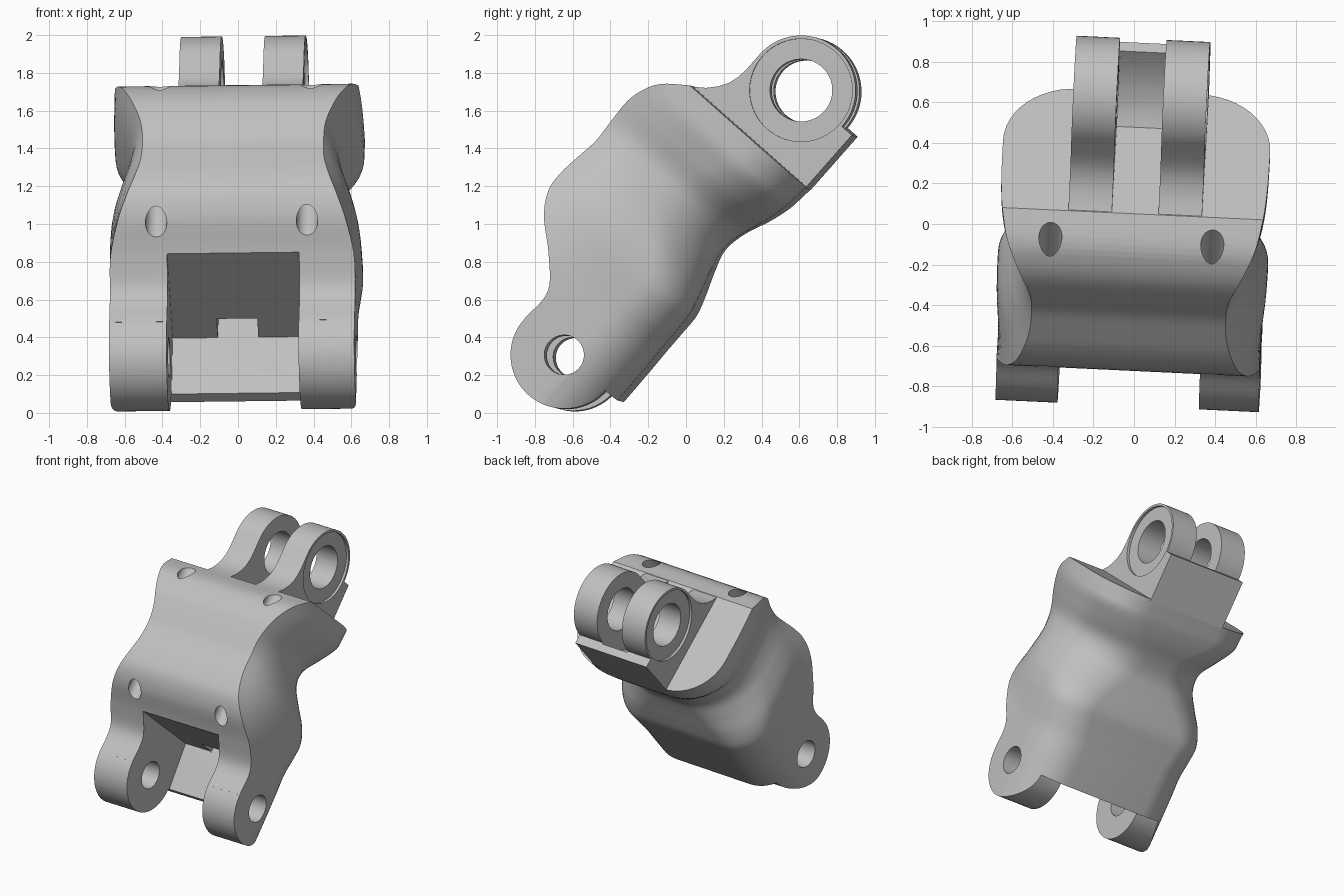
import bpy, bmesh, math
from mathutils import Matrix, Vector

old = bpy.data.objects.get("Cube")
if old:
    bpy.data.objects.remove(old, do_unlink=True)

grey = bpy.data.materials.new("plain_grey")
grey.use_nodes = True
COLOUR = (0.53, 0.53, 0.53, 1)
grey.diffuse_color = COLOUR
grey.node_tree.nodes["Principled BSDF"].inputs["Base Color"].default_value = COLOUR

# Parts are built in link space: x across, y along the link, z out of its front
LOWER_PIN = Vector((0, -0.615, 0.299))
SLOPE = math.atan2(1.405, 1.24)
LENGTH = 1.874
CAP = 1.51
TILT = (Matrix.Translation((0, 0, 1)) @ Matrix.Rotation(math.radians(-2.7), 4, 'Z')
        @ Matrix.Rotation(math.radians(-0.7), 4, 'Y') @ Matrix.Translation((0, 0, -1)))
PLACE = TILT @ Matrix.Translation(LOWER_PIN) @ Matrix.Rotation(SLOPE, 4, 'X')


def loft(name, rings):
    bm = bmesh.new()
    loops = [[bm.verts.new(p) for p in ring] for ring in rings]
    for a, b in zip(loops, loops[1:]):
        for i in range(len(a)):
            j = (i + 1) % len(a)
            bm.faces.new((a[i], a[j], b[j], b[i]))
    bm.faces.new(loops[0][::-1])
    bm.faces.new(loops[-1])
    bmesh.ops.recalc_face_normals(bm, faces=bm.faces)
    mesh = bpy.data.meshes.new(name)
    bm.to_mesh(mesh)
    bm.free()
    mesh.materials.append(grey)
    obj = bpy.data.objects.new(name, mesh)
    bpy.context.collection.objects.link(obj)
    return obj


def extrude_x(name, outline, x0, x1):
    return loft(name, [[(x, y, z) for y, z in outline] for x in (x0, x1)])


def arc(y, radius, start, end, steps):
    angles = [math.radians(start + (end - start) * i / steps) for i in range(steps + 1)]
    return [(y + radius * math.cos(t), radius * math.sin(t)) for t in angles]


def pin(name, y, radius, x0, x1):
    return extrude_x(name, arc(y, radius, 0, 360, 64)[:-1], x0, x1)


def cut(target, tool):
    mod = target.modifiers.new("cut", 'BOOLEAN')
    mod.operation = 'DIFFERENCE'
    mod.solver = 'EXACT'
    mod.object = tool
    bpy.context.view_layer.objects.active = target
    bpy.ops.object.modifier_apply(modifier=mod.name)
    bpy.data.objects.remove(tool, do_unlink=True)


def place(obj, shift=0):
    obj.data.transform(PLACE @ Matrix.Translation((shift, 0, 0)))
    bpy.ops.object.select_all(action='DESELECT')
    obj.select_set(True)
    bpy.context.view_layer.objects.active = obj
    bpy.ops.object.shade_smooth_by_angle(angle=math.radians(32))


# Body stations: along, front, back, front half width, side half width, back corner radius
STATIONS = [
    (0, .285, -.36, .65, .65, .31),
    (.2, .29, -.357, .65, .65, .31),
    (.35, .42, -.353, .645, .65, .31),
    (.48, .57, -.35, .6, .66, .29),
    (.6, .645, -.345, .55, .668, .285),
    (.72, .657, -.31, .51, .658, .33),
    (.84, .645, -.27, .485, .62, .4),
    (.96, .632, -.24, .48, .575, .44),
    (1.09, .64, -.26, .49, .555, .44),
    (1.24, .642, -.315, .54, .61, .4),
    (1.36, .604, -.345, .59, .655, .36),
    (1.43, .55, -.352, .62, .66, .36),
    (CAP, .445, -.36, .645, .66, .36),
]


def smooth_value(s, col):
    # Smooth curve through the stations
    def slope(i):
        a, b = STATIONS[max(i - 1, 0)], STATIONS[min(i + 1, len(STATIONS) - 1)]
        return (b[col] - a[col]) / (b[0] - a[0])
    i = max(k for k in range(len(STATIONS) - 1) if STATIONS[k][0] <= s)
    a, b = STATIONS[i], STATIONS[i + 1]
    h = b[0] - a[0]
    t = (s - a[0]) / h
    return ((1 + 2 * t) * (1 - t) ** 2 * a[col] + t * (1 - t) ** 2 * h * slope(i)
            + t * t * (3 - 2 * t) * b[col] + t * t * (t - 1) * h * slope(i + 1))


def section(s):
    # The lower end keeps one constant shape below the first station
    front, back, wide_f, wide_m, r = [smooth_value(max(s, 0), c) for c in range(1, 6)]
    half = []
    for i in range(9):
        t = i / 9
        half.append((wide_f + (wide_m - wide_f) * (1 - (1 - t) ** 3),
                     front + (back + r - front) * t))
    for i in range(13):
        t = math.pi / 2 * i / 12
        half.append((wide_m - r + r * math.cos(t), back + r - r * math.sin(t)))
    return [(x, s, z) for x, z in half] + [(-x, s, z) for x, z in reversed(half)]


# Body, with its lower end trimmed to a round lug outline
RINGS = 60
heights = [-.32] + [CAP * i / RINGS for i in range(1, RINGS + 1)]
body = loft("link_body", [section(s) for s in heights])
trim = arc(0, .284, 90, 270, 48) + [(0, -.5), (-.5, -.5), (-.5, .5), (0, .5)]
cut(body, extrude_x("lug_trim", trim, -1, 1))

# Slot between the lower lugs, cord channel and pin hole
slot = [(-.5, -.36), (0, -.295), (.355, -.25), (.355, 1), (-.5, 1)]
cut(body, extrude_x("lug_slot", slot, -.345, .355))
channel = [(.3, -.252), (.6, -.252), (.6, -.1), (.3, -.1)]
cut(body, extrude_x("cord_channel", channel, -.105, .11))
cut(body, pin("lower_pin_hole", 0, .105, -1, 1))

# Two long holes running lengthwise under the front
for x in (-.4, .4):
    circle = arc(x, .057, 0, 360, 32)[:-1]
    cut(body, loft("long_hole", [[(u, y, v + .552) for u, v in circle] for y in (.2, 1.7)]))
place(body)

# Upper hinge: two lugs on a shared back plate
lug_outline = ([(CAP - .01, -.36), (LENGTH, -.36)] + arc(LENGTH, .29, -90, 90, 40)
               + [(1.76, .29), (1.7, .297), (1.65, .312), (1.6, .342), (1.55, .386),
                  (CAP, .44), (CAP - .01, .44)])
hinge = extrude_x("upper_hinge", lug_outline, -.33, .33)
gap = [(CAP, .8), (CAP, -.124), (1.55, -.17), (1.6, -.207), (1.66, -.242),
       (1.72, -.268), (1.8, -.29), (LENGTH, -.3), (2.4, -.3), (2.4, .8)]
cut(hinge, extrude_x("lug_gap", gap, -.115, .115))
cut(hinge, pin("upper_pin_hole", LENGTH, .165, -1, 1))
for side in (-1, 1):
    cut(hinge, pin("lug_recess", LENGTH, .272, side * .31, side * .5))
place(hinge, .012)
